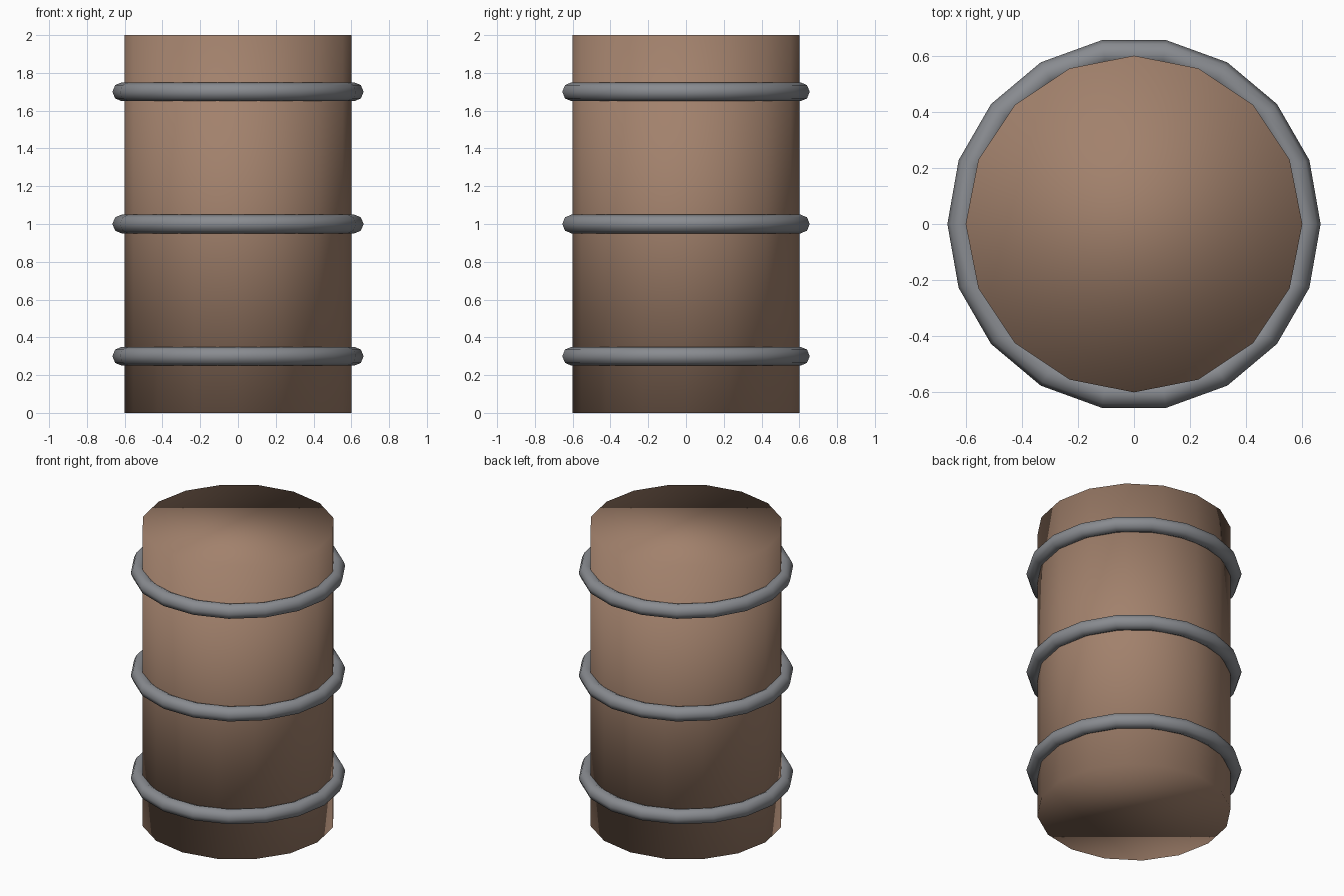
import bpy

if "Cube" in bpy.data.objects:
    bpy.data.objects.remove(bpy.data.objects["Cube"])


def material(name, rgb):
    mat = bpy.data.materials.new(name)
    mat.diffuse_color = (*rgb, 1.0)
    mat.use_nodes = True
    mat.node_tree.nodes["Principled BSDF"].inputs["Base Color"].default_value = mat.diffuse_color
    return mat


wood = material("wood", (0.36, 0.22, 0.15))
iron = material("iron", (0.25, 0.26, 0.28))


def finish(name, mat):
    obj = bpy.context.object
    obj.name = name
    obj.data.materials.append(mat)
    bpy.ops.object.shade_smooth()


# Barrel body: 16 sides, smooth right over the rims
bpy.ops.mesh.primitive_cylinder_add(vertices=16, radius=0.6, depth=2, location=(0, 0, 1))
finish("barrel_body", wood)

# Three metal hoops
for name, z in (("lower_hoop", 0.3), ("middle_hoop", 1.0), ("upper_hoop", 1.7)):
    bpy.ops.mesh.primitive_torus_add(major_segments=18, minor_segments=8,
                                     major_radius=0.615, minor_radius=0.05,
                                     location=(0, 0, z))
    finish(name, iron)
